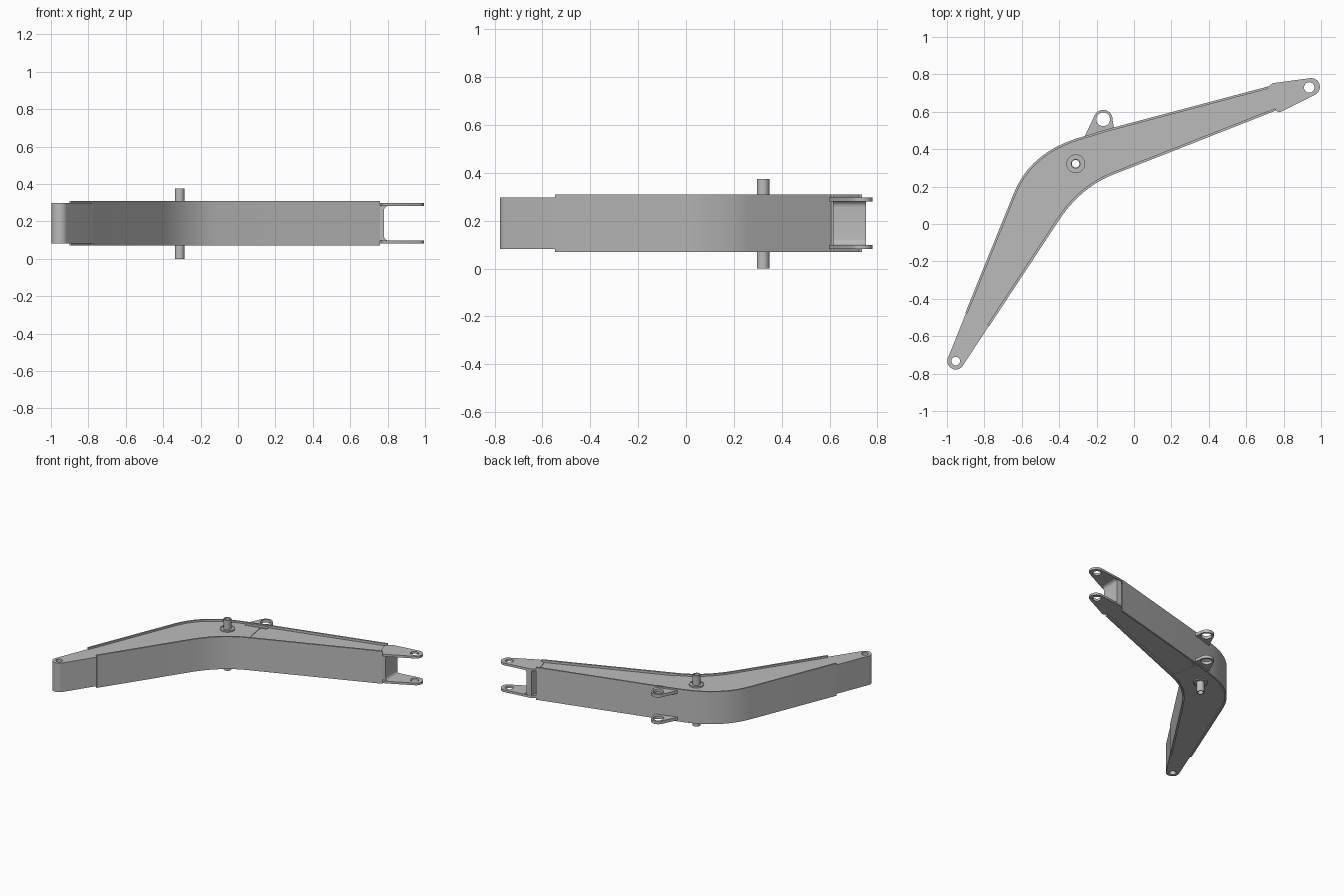
import bpy, bmesh
from math import cos, sin, radians, pi
from mathutils import Vector

cube = bpy.data.objects.get("Cube")
if cube:
    bpy.data.objects.remove(cube, do_unlink=True)

GREY = (0.5, 0.5, 0.5, 1)
mat = bpy.data.materials.new("plain_grey_steel")
mat.use_nodes = True
mat.diffuse_color = GREY
mat.node_tree.nodes["Principled BSDF"].inputs["Base Color"].default_value = GREY


def arc(center, r, a0, a1, n=14):
    angles = [radians(a0 + (a1 - a0) * i / n) for i in range(n + 1)]
    return [(center[0] + r * cos(a), center[1] + r * sin(a)) for a in angles]


def circle(center, r, n=32):
    return arc(center, r, 0, 360, n)[:-1]


def bend(p, c, q, n=10):
    """Quadratic curve from p to q pulled towards c."""
    p, c, q = Vector(p), Vector(c), Vector(q)
    pts = []
    for i in range(n + 1):
        t = i / n
        pts.append(tuple(p * (1 - t) ** 2 + c * 2 * t * (1 - t) + q * t * t))
    return pts


def plate(name, loops, z0, z1, along_y=False):
    """Extrude an outline; any further loops become holes."""
    cu = bpy.data.curves.new(name + "_outline", 'CURVE')
    cu.dimensions = '2D'
    cu.fill_mode = 'BOTH'
    cu.extrude = (z1 - z0) / 2
    for loop in loops:
        sp = cu.splines.new('POLY')
        sp.points.add(len(loop) - 1)
        for pt, co in zip(sp.points, loop):
            pt.co = (co[0], co[1], 0, 1)
        sp.use_cyclic_u = True
    tmp = bpy.data.objects.new(name + "_tmp", cu)
    bpy.context.scene.collection.objects.link(tmp)
    bpy.context.view_layer.update()
    deps = bpy.context.evaluated_depsgraph_get()
    mesh = bpy.data.meshes.new_from_object(tmp.evaluated_get(deps))
    bpy.data.objects.remove(tmp, do_unlink=True)
    bpy.data.curves.remove(cu)
    bm = bmesh.new()
    bm.from_mesh(mesh)
    bmesh.ops.remove_doubles(bm, verts=bm.verts, dist=1e-5)
    mid = (z0 + z1) / 2
    for v in bm.verts:
        x, y, z = v.co
        v.co = (x, mid - z, y) if along_y else (x, y, z + mid)
    bmesh.ops.recalc_face_normals(bm, faces=bm.faces)
    bm.to_mesh(mesh)
    bm.free()
    mesh.name = name
    mesh.materials.clear()
    mesh.materials.append(mat)
    ob = bpy.data.objects.new(name, mesh)
    bpy.context.scene.collection.objects.link(ob)
    parts.append(ob)
    return ob


def ribbon(path, inner, outer):
    """Closed outline of a strip that follows the path; outer is to its right."""
    vs = [Vector(p) for p in path]
    left, right = [], []
    for i, v in enumerate(vs):
        d = (vs[min(i + 1, len(vs) - 1)] - vs[max(i - 1, 0)]).normalized()
        n = Vector((d.y, -d.x))
        right.append(tuple(v + n * outer))
        left.append(tuple(v - n * inner))
    return right + left[::-1]


parts = []
LOW, HIGH = 0.082, 0.297
MID = 0.19
foot = (-0.953, -0.733)
pivot = (-0.312, 0.322)
tip = (0.937, 0.73)
lug_eye = (-0.165, 0.56)

back_bend = bend((-0.64, 0.165), (-0.547, 0.395), (-0.257, 0.47))
front_bend = bend((-0.405, 0.02), (-0.288, 0.198), (-0.11, 0.268))
seam_back = (-0.15, 0.503)
end_back, end_front = (0.716, 0.733), (0.757, 0.609)

# Bent lower half of the boom, with the foot eye and pivot bore
plate("boom_lower_body",
      [arc(foot, 0.045, 158, 327) + front_bend + [seam_back] + back_bend[::-1],
       circle(foot, 0.023), circle(pivot, 0.026)], LOW, HIGH)

# Straight upper half, slightly thinner
plate("boom_upper_body", [[front_bend[-1], end_front, end_back, seam_back]],
      LOW + 0.004, HIGH - 0.004)

# Edge flanges standing proud of the side faces
plate("front_flange",
      [ribbon([(-0.777, -0.545)] + front_bend + [end_front], 0.01, 0.003)], 0.07, 0.31)
plate("back_flange",
      [ribbon([end_back, seam_back] + back_bend[::-1] + [(-0.9, -0.476)], 0.01, 0.002)],
      0.07, 0.31)

# Hollow pivot tube through the bend
plate("pivot_tube", [circle(pivot, 0.026), circle(pivot, 0.02)], 0, 0.375)

# Parts repeated on the upper and lower sides
lug = ([(-0.25, 0.44), (-0.262, 0.472)] + arc(lug_eye, 0.05, 155, 0)
       + [(-0.108, 0.518), (-0.1, 0.48)])
fork = ([(0.7, 0.72), end_back, (0.742, 0.753)] + arc((0.947, 0.733), 0.047, 95, -62)
        + [(0.785, 0.6), (0.77, 0.597), end_front, (0.73, 0.62)])


def mirrored(name, loops, z0, z1):
    plate("upper_" + name, loops, z0, z1)
    plate("lower_" + name, loops, 2 * MID - z1, 2 * MID - z0)


mirrored("cylinder_lug", [lug, circle(lug_eye, 0.037)], 0.278, 0.3)
mirrored("fork_arm", [fork, circle(tip, 0.028)], 0.281, 0.2975)
mirrored("pivot_collar", [circle(pivot, 0.05), circle(pivot, 0.026)], 0.29, 0.303)
mirrored("pivot_collar_rim", [circle(pivot, 0.05), circle(pivot, 0.042)], 0.29, 0.307)

# Fork root with rounded inner corners
root = ([(0.742, 0.085), (0.806, 0.085)] + arc((0.806, 0.123), 0.026, 270, 180, 6)
        + arc((0.806, 0.257), 0.026, 180, 90, 6) + [(0.806, 0.295), (0.742, 0.295)])
plate("fork_root", [root], 0.614, 0.752, along_y=True)

# Smooth curves, keep sharp edges
bpy.ops.object.select_all(action='DESELECT')
for ob in parts:
    ob.select_set(True)
bpy.context.view_layer.objects.active = parts[0]
bpy.ops.object.shade_smooth_by_angle(angle=radians(30))
